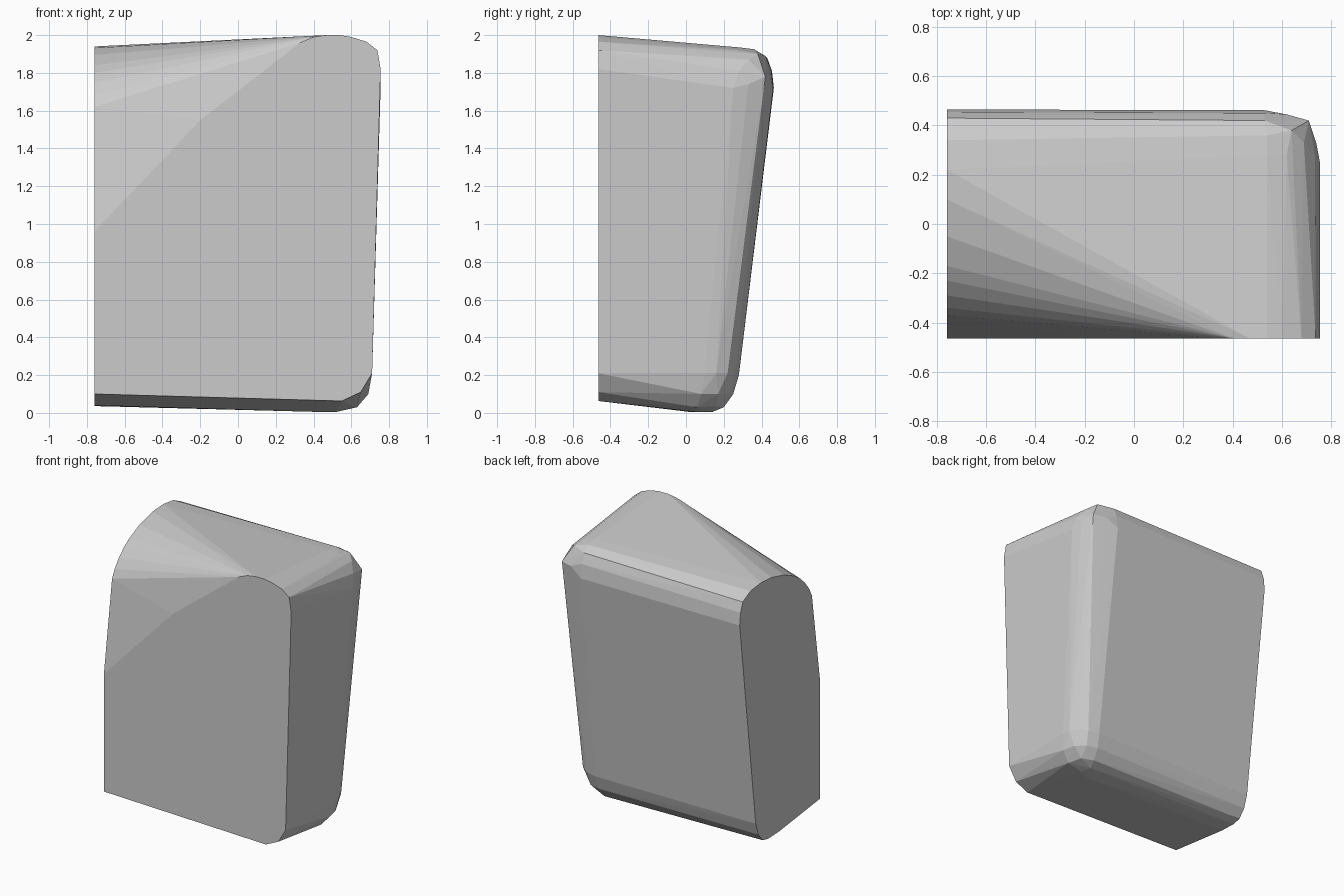
import bpy, bmesh

pts = []

# Flat front cut (y = -0.46): x, z
front = [(-.76, .10), (.55, .063), (.65, .11), (.71, .21), (.755, 1.82),
         (.738, 1.92), (.68, 1.965), (.60, 1.99), (.54, 2.0), (.47, 2.0),
         (.40, 1.99), (.33, 1.96), (-.2, 1.55), (-.76, .96)]
pts += [(x, -.464, z) for x, z in front]

# Flat left cut (x = -0.76): y, z
left = [(-.37, 1.62), (-.34, 1.68), (-.29, 1.745), (-.23, 1.80), (-.17, 1.84),
        (-.05, 1.895), (.1, 1.932), (.22, 1.94), (.34, 1.925), (.43, 1.88),
        (.455, 1.81), (.465, 1.72), (.28, .20), (.25, .11), (.20, .05),
        (.14, .036), (.02, .04)]
pts += [(-.76, y, z) for y, z in left]

# Profile where the back edges run into the rounded right end: x, y, z
pts += [(.54, .28, 1.935), (.54, .36, 1.925), (.53, .42, 1.89),
        (.53, .45, 1.82), (.53, .462, 1.72),
        (.54, .28, .20), (.53, .25, .10), (.52, .20, .03),
        (.50, .14, .005), (.43, .02, .005), (.52, .06, .005)]

# Rounded top corner
pts += [(.71, .42, 1.78), (.62, .445, 1.78), (.74, .33, 1.74), (.755, .25, 1.72),
        (.64, .38, 1.90), (.69, .33, 1.87), (.735, .28, 1.81), (.62, .28, 1.92)]

# Rounded bottom corner
pts += [(.71, .10, .21), (.705, .16, .21), (.68, .22, .21), (.62, .26, .20),
        (.69, .08, .10), (.67, .17, .10), (.61, .23, .10),
        (.63, .06, .03), (.60, .16, .035)]

# Wrap all profiles into one solid block
bm = bmesh.new()
for p in pts:
    bm.verts.new(p)
res = bmesh.ops.convex_hull(bm, input=bm.verts)
loose = {g for g in res["geom_interior"] + res["geom_unused"]
         if isinstance(g, bmesh.types.BMVert) and g.is_valid}
bmesh.ops.delete(bm, geom=list(loose), context='VERTS')
bmesh.ops.dissolve_limit(bm, angle_limit=.01, verts=bm.verts, edges=bm.edges)
bmesh.ops.recalc_face_normals(bm, faces=bm.faces)

mesh = bpy.data.meshes.new("rounded_block")
bm.to_mesh(mesh)
bm.free()
block = bpy.data.objects.new("rounded_block", mesh)
bpy.context.collection.objects.link(block)
